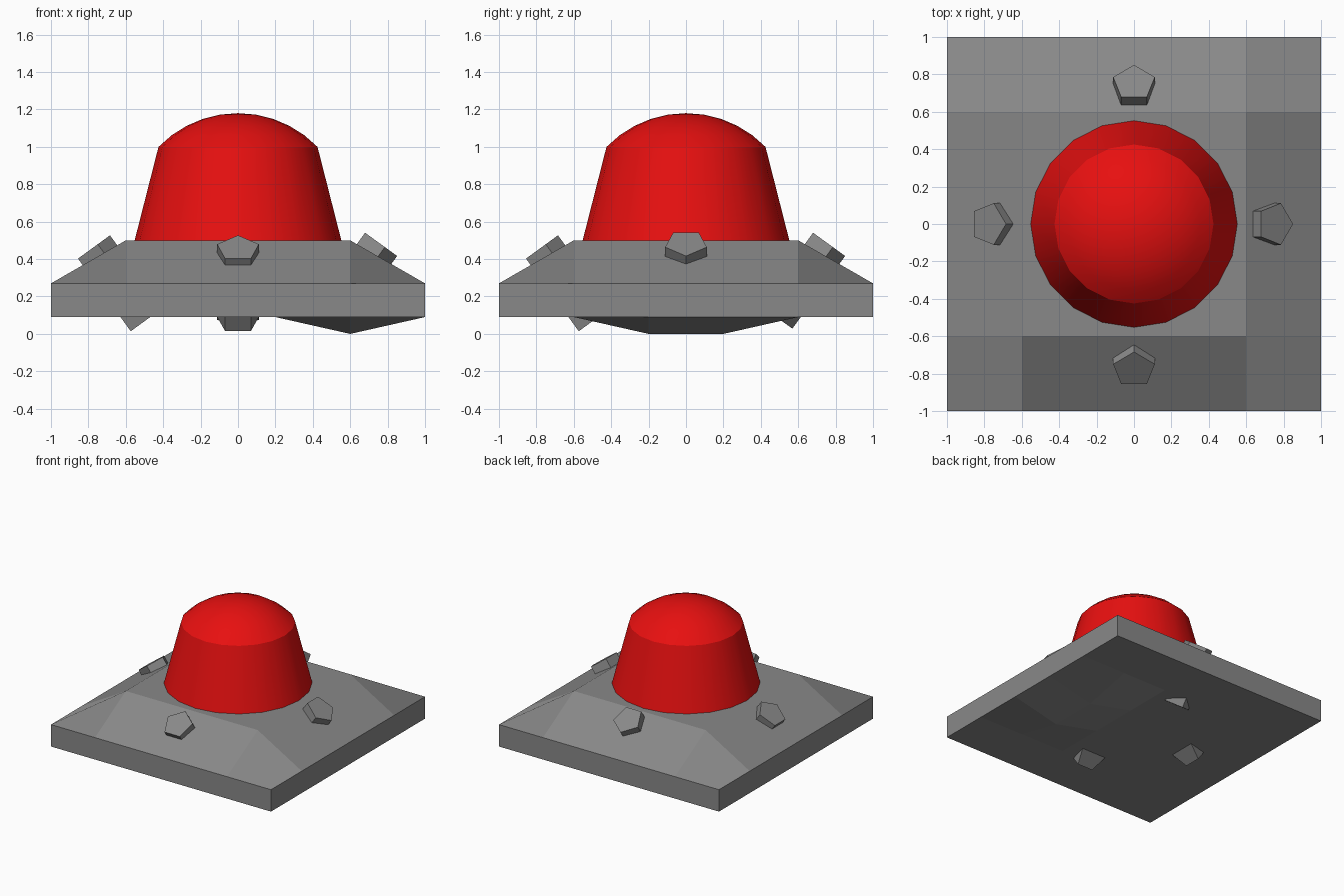
import bpy
import bmesh
import math
from mathutils import Matrix

cube = bpy.data.objects.get("Cube")
if cube:
    bpy.data.objects.remove(cube, do_unlink=True)


def make_material(name, color):
    mat = bpy.data.materials.new(name)
    mat.use_nodes = True
    mat.diffuse_color = color
    mat.node_tree.nodes["Principled BSDF"].inputs["Base Color"].default_value = color
    return mat


grey = make_material("grey metal", (0.25, 0.25, 0.25, 1))
red = make_material("red lens", (0.8, 0.005, 0.005, 1))


def finish(name, bm, mat):
    bmesh.ops.recalc_face_normals(bm, faces=bm.faces)
    mesh = bpy.data.meshes.new(name)
    bm.to_mesh(mesh)
    bm.free()
    mesh.materials.append(mat)
    obj = bpy.data.objects.new(name, mesh)
    bpy.context.collection.objects.link(obj)
    return obj


# Base plate: raised centre on top, one shallow bulge underneath
def top_height(x, y):
    return 0.5 if max(abs(x), abs(y)) < 0.7 else 0.27


def bottom_height(x, y):
    return 0.0 if abs(x - 0.6) < 0.1 and abs(y) < 0.3 else 0.09


steps = [-1, -0.6, -0.2, 0.2, 0.6, 1]
last = len(steps) - 1
bm = bmesh.new()
layers = []
for height in (top_height, bottom_height):
    grid = [[bm.verts.new((x, y, height(x, y))) for y in steps] for x in steps]
    for i in range(last):
        for j in range(last):
            bm.faces.new((grid[i][j], grid[i + 1][j], grid[i + 1][j + 1], grid[i][j + 1]))
    layers.append(grid)
top, bottom = layers
for k in range(last):
    for end in (0, last):
        bm.faces.new((top[k][end], top[k + 1][end], bottom[k + 1][end], bottom[k][end]))
        bm.faces.new((top[end][k], top[end][k + 1], bottom[end][k + 1], bottom[end][k]))
finish("base_plate", bm, grey)

# Lens: tapered wall with a shallow domed cap
rim, rise, sides, rings = 0.425, 0.18, 20, 5
sphere = (rim ** 2 + rise ** 2) / (2 * rise)
sweep = math.asin(rim / sphere)
profile = [(0.555, 0.49)]
for k in range(rings):
    a = sweep * (1 - k / rings)
    profile.append((sphere * math.sin(a), 1 + rise - sphere * (1 - math.cos(a))))

bm = bmesh.new()
loops = []
for r, z in profile:
    loops.append([bm.verts.new((r * math.cos(math.tau * k / sides),
                                r * math.sin(math.tau * k / sides), z))
                  for k in range(sides)])
for low, high in zip(loops, loops[1:]):
    for k in range(sides):
        n = (k + 1) % sides
        bm.faces.new((low[k], low[n], high[n], high[k]))
tip = bm.verts.new((0, 0, 1 + rise))
for k in range(sides):
    bm.faces.new((loops[-1][k], loops[-1][(k + 1) % sides], tip))
bm.faces.new(loops[0])
lens = finish("lens", bm, red)
bpy.ops.object.select_all(action="DESELECT")
lens.select_set(True)
bpy.context.view_layer.objects.active = lens
bpy.ops.object.shade_smooth_by_angle(angle=math.radians(25))


# Bolts: five-sided pins running through the slopes of the plate
def bolt(name, side, turn):
    radius, half, tilt = 0.117, 0.24, math.radians(36)
    offset, height = (0.615, 0.291) if side > 0 else (-0.638, 0.264)
    bm = bmesh.new()
    ends = [[bm.verts.new((radius * math.cos(math.tau * k / 5),
                           radius * math.sin(math.tau * k / 5), z))
             for k in range(5)] for z in (-half, half)]
    for ring in ends:
        bm.faces.new(ring)
    for k in range(5):
        n = (k + 1) % 5
        bm.faces.new((ends[0][k], ends[0][n], ends[1][n], ends[1][k]))
    place = (Matrix.Rotation(turn, 4, "Z") @ Matrix.Translation((offset, 0, height))
             @ Matrix.Rotation(side * tilt, 4, "Y"))
    bmesh.ops.transform(bm, matrix=place, verts=bm.verts)
    finish(name, bm, grey)


bolt("left_bolt", 1, 0)
bolt("right_bolt", -1, 0)
bolt("back_bolt", 1, math.pi / 2)
bolt("front_bolt", -1, math.pi / 2)
